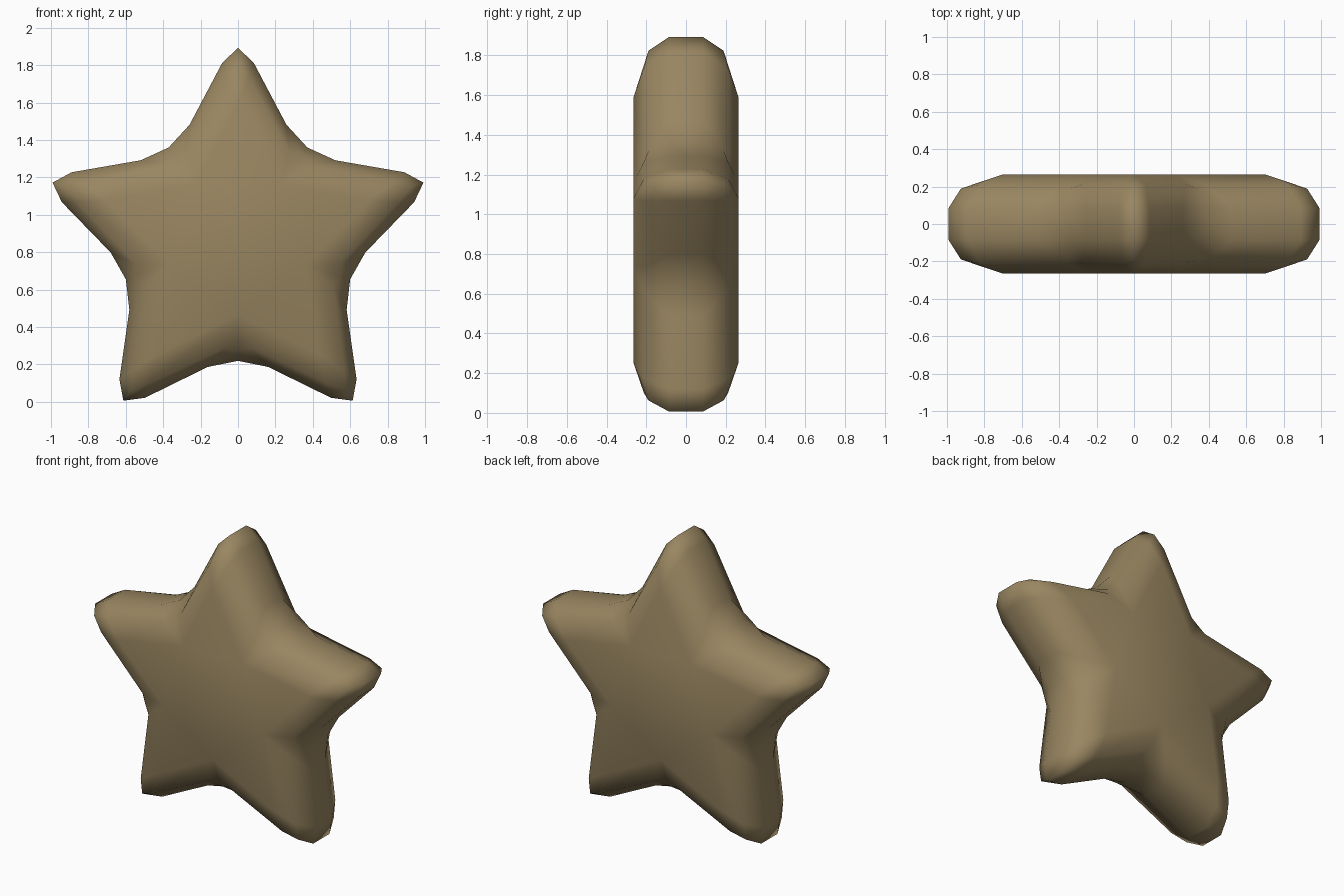
import bpy, bmesh, math

cube = bpy.data.objects.get("Cube")
if cube:
    bpy.data.objects.remove(cube, do_unlink=True)

TIP, VALLEY = 1.122, 0.584      # sharp star radii before rounding
HALF_DEPTH, ROUND = 0.265, 0.18
CENTRE_Z = 0.85

# Single tan colour
tan = bpy.data.materials.new("tan")
tan.use_nodes = True
colour = (0.32, 0.24, 0.12, 1)
tan.diffuse_color = colour
tan.node_tree.nodes["Principled BSDF"].inputs["Base Color"].default_value = colour

# Sharp five-pointed star outline, extruded to a thick plate
bm = bmesh.new()
outline = []
for i in range(10):
    r = VALLEY if i % 2 else TIP
    a = i * math.pi / 5
    outline.append(bm.verts.new((r * math.sin(a), -HALF_DEPTH, CENTRE_Z + r * math.cos(a))))
face = bm.faces.new(outline)
back = bmesh.ops.extrude_face_region(bm, geom=[face])["geom"]
bmesh.ops.translate(bm, vec=(0, 2 * HALF_DEPTH, 0),
                    verts=[g for g in back if isinstance(g, bmesh.types.BMVert)])
bmesh.ops.recalc_face_normals(bm, faces=bm.faces)
mesh = bpy.data.meshes.new("star")
bm.to_mesh(mesh)
bm.free()
mesh.materials.append(tan)

star = bpy.data.objects.new("star", mesh)
bpy.context.collection.objects.link(star)

# Rounded edges, points and valleys
bevel = star.modifiers.new("rounding", 'BEVEL')
bevel.width = ROUND
bevel.segments = 2
bevel.limit_method = 'NONE'
bevel.use_clamp_overlap = False

mesh.shade_smooth()
